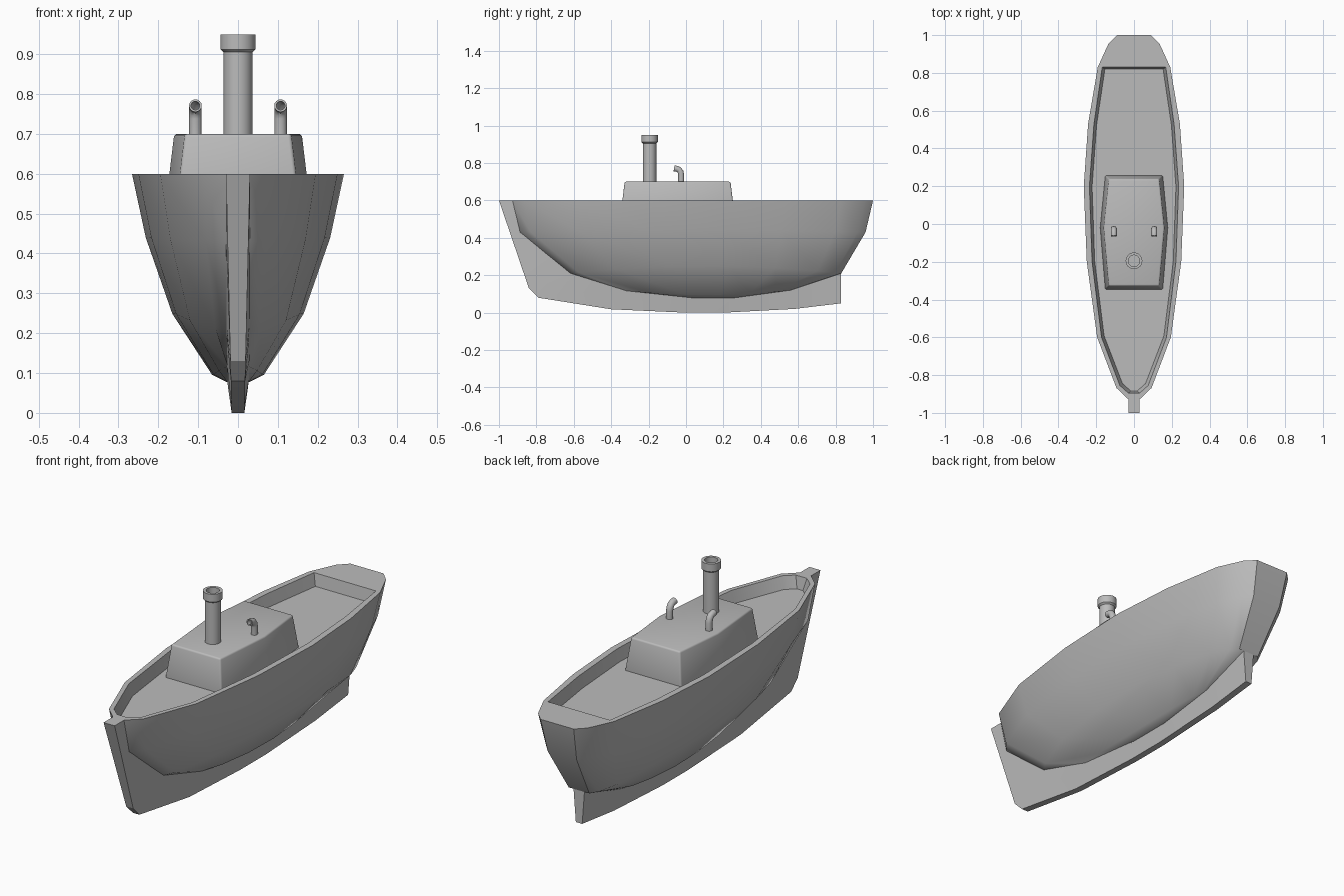
import bpy, math
from mathutils import Vector

cube = bpy.data.objects.get("Cube")
if cube:
    bpy.data.objects.remove(cube, do_unlink=True)

grey = bpy.data.materials.new("plain_grey")
grey.use_nodes = True
grey.diffuse_color = (0.5, 0.5, 0.5, 1)
grey.node_tree.nodes["Principled BSDF"].inputs["Base Color"].default_value = (0.5, 0.5, 0.5, 1)


def loft(name, rings, angle=35, bevel=0):
    """Skin closed rings of equal length and cap both ends."""
    n = len(rings[0])
    verts = [p for ring in rings for p in ring]
    faces = [(k * n + i, k * n + (i + 1) % n, (k + 1) * n + (i + 1) % n, (k + 1) * n + i)
             for k in range(len(rings) - 1) for i in range(n)]
    faces += [tuple(range(n))[::-1], tuple(range(len(verts) - n, len(verts)))]
    mesh = bpy.data.meshes.new(name)
    mesh.from_pydata(verts, [], faces)
    mesh.materials.append(grey)
    obj = bpy.data.objects.new(name, mesh)
    bpy.context.collection.objects.link(obj)
    bpy.ops.object.select_all(action='DESELECT')
    obj.select_set(True)
    bpy.context.view_layer.objects.active = obj
    bpy.ops.object.mode_set(mode='EDIT')
    bpy.ops.mesh.select_all(action='SELECT')
    bpy.ops.mesh.normals_make_consistent(inside=False)
    bpy.ops.object.mode_set(mode='OBJECT')
    if bevel:
        mod = obj.modifiers.new("Bevel", 'BEVEL')
        mod.width, mod.segments = bevel, 3
        bpy.ops.object.modifier_apply(modifier=mod.name)
    bpy.ops.object.shade_smooth_by_angle(angle=math.radians(angle))
    return obj


def mirrored(half):
    """Close a right-hand run of points with its mirror image."""
    return [(x, y, z) for x, y, z in half] + [(-x, y, z) for x, y, z in reversed(half)]


def circle(centre, normal_angle, radius, n=24):
    """Circle whose axis tilts from +z towards -y by normal_angle."""
    c, s = math.cos(normal_angle), math.sin(normal_angle)
    return [Vector(centre) + Vector((radius * math.cos(t), radius * math.sin(t) * c,
                                     radius * math.sin(t) * s))
            for t in (math.tau * i / n for i in range(n))]


# Hull: deck well, rim, then nested rings down to the bottom
SHEER = [(-.93, .028), (-.868, .093), (-.6, .195), (-.2, .25), (.2, .266),
         (.53, .243), (.83, .192), (.955, .135), (1, .09)]
WELL = [(-.895, .03), (-.855, .075), (-.6, .172), (-.2, .222), (.2, .236),
        (.53, .212), (.83, .168), (.83, .11), (.83, .06)]
# first y, last y, width scale, height amidships, height at the ends
LEVELS = [(-.93, 1, 1, .6, .6), (-.89, .96, .87, .44, .43), (-.62, .83, .62, .25, .21),
          (-.35, .56, .245, .095, .12), (0, .25, .11, .078, .078)]
hull = [mirrored([(w - .014, y * .988, .54) for y, w in WELL]),
        mirrored([(w, y, .6) for y, w in WELL])]
for y0, y1, scale, z_mid, z_end in LEVELS:
    half = []
    for y, w in SHEER:
        u = (y + .93) / 1.93
        half.append((max(w * scale, .027), y0 + (y1 - y0) * u,
                     z_mid + (z_end - z_mid) * (2 * u - 1) ** 2))
    hull.append(mirrored(half))
loft("hull", hull, 40)

# Keel and stem: outer edge is thinner than the edge buried in the hull
OUTER = [(-1, .6), (-.942, .43), (-.84, .13), (-.79, .08), (-.4, .018),
         (0, 0), (.2, 0), (.58, .02), (.83, .05)]
INNER = [(-.9, .6), (-.875, .43), (-.6, .23), (-.55, .21), (-.3, .14),
         (0, .1), (.25, .1), (.56, .14), (.83, .215)]
keel = []
for (yo, zo), (yi, zi) in zip(OUTER, INNER):
    w = .016 + .014 * zo / .6
    keel.append([(-w, yo, zo), (w, yo, zo), (.03, yi, zi), (-.03, yi, zi)])
loft("keel", keel, 25)

# Cabin: six-sided tapered block with softened edges
cabin = []
for z, grow in ((.535, .008), (.7, -.012)):
    cabin.append(mirrored([(.145 + grow, -.34 - grow, z), (.172 + grow, -.02, z),
                           (.145 + grow, .25 + grow, z)]))
loft("cabin", cabin, 30, bevel=.008)

# Funnel with collar and open bore
FUNNEL = [(.036, .69), (.036, .905), (.044, .912), (.044, .95), (.03, .95), (.03, .72)]
loft("funnel", [circle((0, -.195, z), 0, r, 32) for r, z in FUNNEL])

# Pair of hooked vent pipes opening forward
PATH = [(-.026, .69, 0), (-.026, .738, 0), (-.029, .752, 25), (-.037, .764, 50),
        (-.048, .769, 75), (-.064, .771, 80)]
for side, label in ((1, "left"), (-1, "right")):
    pipe = [circle((side * .107, y, z), math.radians(a), .016, 16) for y, z, a in PATH]
    pipe += [circle((side * .107, y, z), math.radians(a), .011, 16) for y, z, a in PATH[:1:-1]]
    loft(label + "_vent", pipe)
